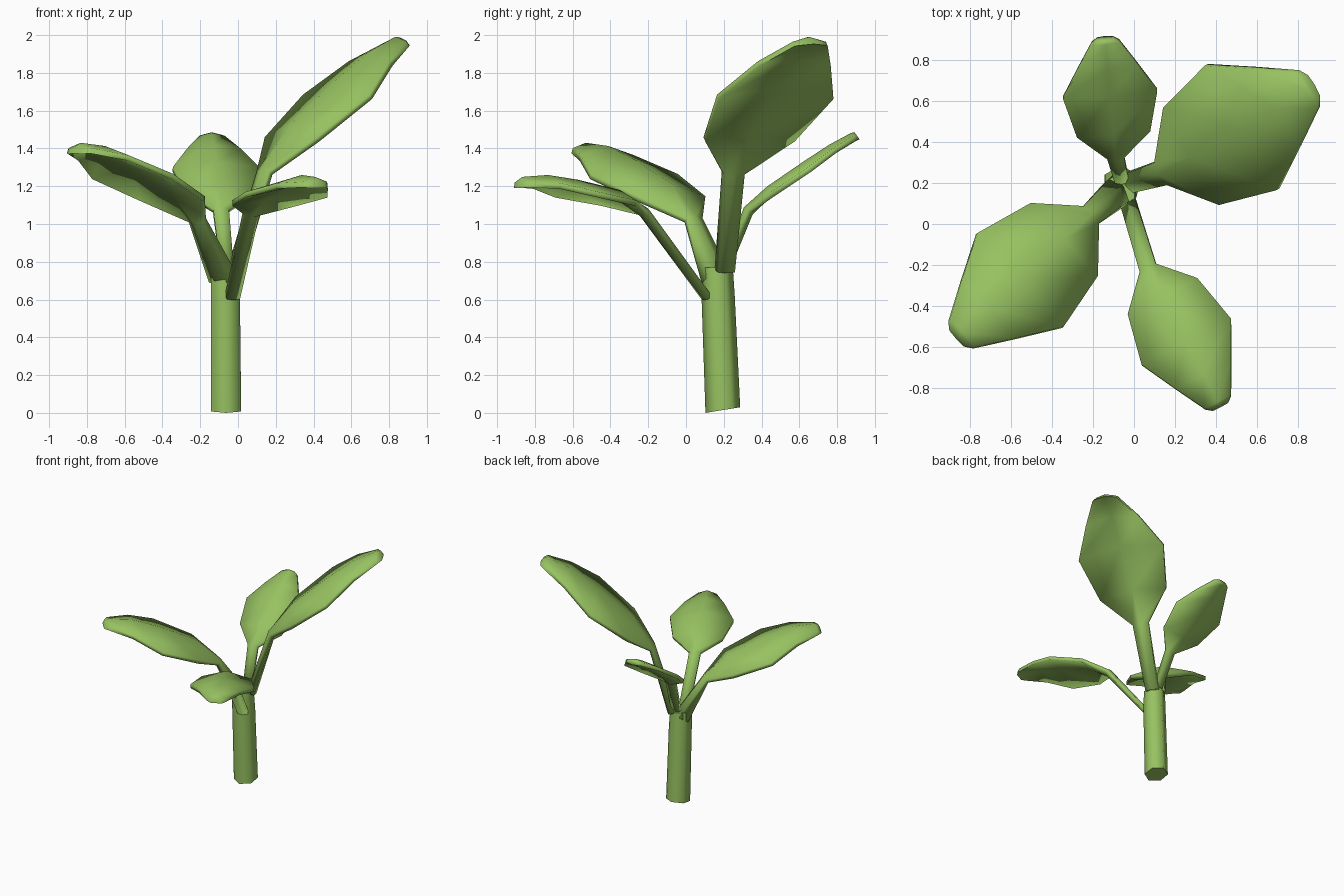
import bpy, bmesh, math
from mathutils import Vector

if "Cube" in bpy.data.objects:
    bpy.data.objects.remove(bpy.data.objects["Cube"])

green = bpy.data.materials.new("leaf green")
green.diffuse_color = (0.31, 0.54, 0.12, 1)
green.use_nodes = True
green.node_tree.nodes["Principled BSDF"].inputs["Base Color"].default_value = green.diffuse_color


def loft(name, rings, angle):
    """Closed skin through rings of equal point count, capped at both ends."""
    bm = bmesh.new()
    rows = [[bm.verts.new(p) for p in ring] for ring in rings]
    n = len(rows[0])
    for a, b in zip(rows, rows[1:]):
        for i in range(n):
            bm.faces.new((a[i], a[(i + 1) % n], b[(i + 1) % n], b[i]))
    bm.faces.new(rows[0])
    bm.faces.new(rows[-1])
    bmesh.ops.recalc_face_normals(bm, faces=bm.faces)
    me = bpy.data.meshes.new(name)
    bm.to_mesh(me)
    bm.free()
    me.materials.append(green)
    ob = bpy.data.objects.new(name, me)
    bpy.context.collection.objects.link(ob)
    bpy.ops.object.select_all(action='DESELECT')
    ob.select_set(True)
    bpy.context.view_layer.objects.active = ob
    bpy.ops.object.shade_smooth_by_angle(angle=math.radians(angle))


# Shared blade profile: position, relative half width, arch, middle thickness
PROFILE = [(0.0, 0.18, 0.0, 0.06), (0.2, 0.78, 0.9, 0.055), (0.53, 1.0, 1.0, 0.05),
           (0.77, 0.62, 0.85, 0.05), (0.97, 0.29, 0.28, 0.05), (1.0, 0.17, 0.05, 0.045)]


def leaf(name, root, base, tip, half_width, arch, droop, stalk_w, stalk_t):
    """Stalk from root to base, then an arched blade with drooping edges."""
    root, base, tip = Vector(root), Vector(base), Vector(tip)
    up = Vector((0, 0, 1))
    side = (tip - base).cross(up).normalized()

    def ring(c, w, thick, edge, drop, normal):
        s, mid, rim = side * w, normal * thick / 2, normal * edge / 2
        d = up * drop
        return [c - s - d + rim, c + mid, c + s - d + rim,
                c + s - d - rim, c - mid, c - s - d - rim]

    stalk_n = side.cross(base - root).normalized()
    blade_n = side.cross(tip - base).normalized()
    rings = [ring(root, stalk_w, stalk_t, stalk_t * 0.6, 0, stalk_n)]
    for t, w, a, thick in PROFILE:
        c = base.lerp(tip, t) + up * arch * a
        n = (stalk_n + blade_n).normalized() if t == 0 else blade_n
        rings.append(ring(c, half_width * w, thick, 0.03, droop * w * (t > 0), n))
    loft(name, rings, 100)


# Six-sided stem, leaning slightly forward
def stem_ring(x, y, z, r, tilt=0):
    angles = [(k + 0.5) * math.pi / 3 for k in range(6)]
    return [(x + r * math.cos(a), y + r * math.sin(a), z + tilt * math.sin(a))
            for a in angles]


loft("stem", [stem_ring(-0.063, 0.195, 0.015, 0.092, 0.015),
              stem_ring(-0.066, 0.17, 0.62, 0.088),
              stem_ring(-0.07, 0.165, 0.77, 0.083)], 70)

# Four leaves
leaf("large_leaf", (-0.015, 0.205, 0.75), (0.14, 0.25, 1.27), (0.87, 0.67, 1.965),
     0.35, 0.10, 0.065, 0.05, 0.075)
leaf("left_leaf", (-0.078, 0.16, 0.71), (-0.215, 0.04, 1.02), (-0.86, -0.555, 1.39),
     0.31, 0.10, 0.065, 0.075, 0.13)
leaf("front_leaf", (-0.03, 0.11, 0.61), (0.07, -0.22, 1.06), (0.42, -0.89, 1.21),
     0.245, 0.07, 0.055, 0.04, 0.045)
leaf("back_leaf", (-0.06, 0.215, 0.78), (-0.09, 0.33, 1.07), (-0.14, 0.905, 1.465),
     0.23, 0.03, 0.02, 0.035, 0.05)
